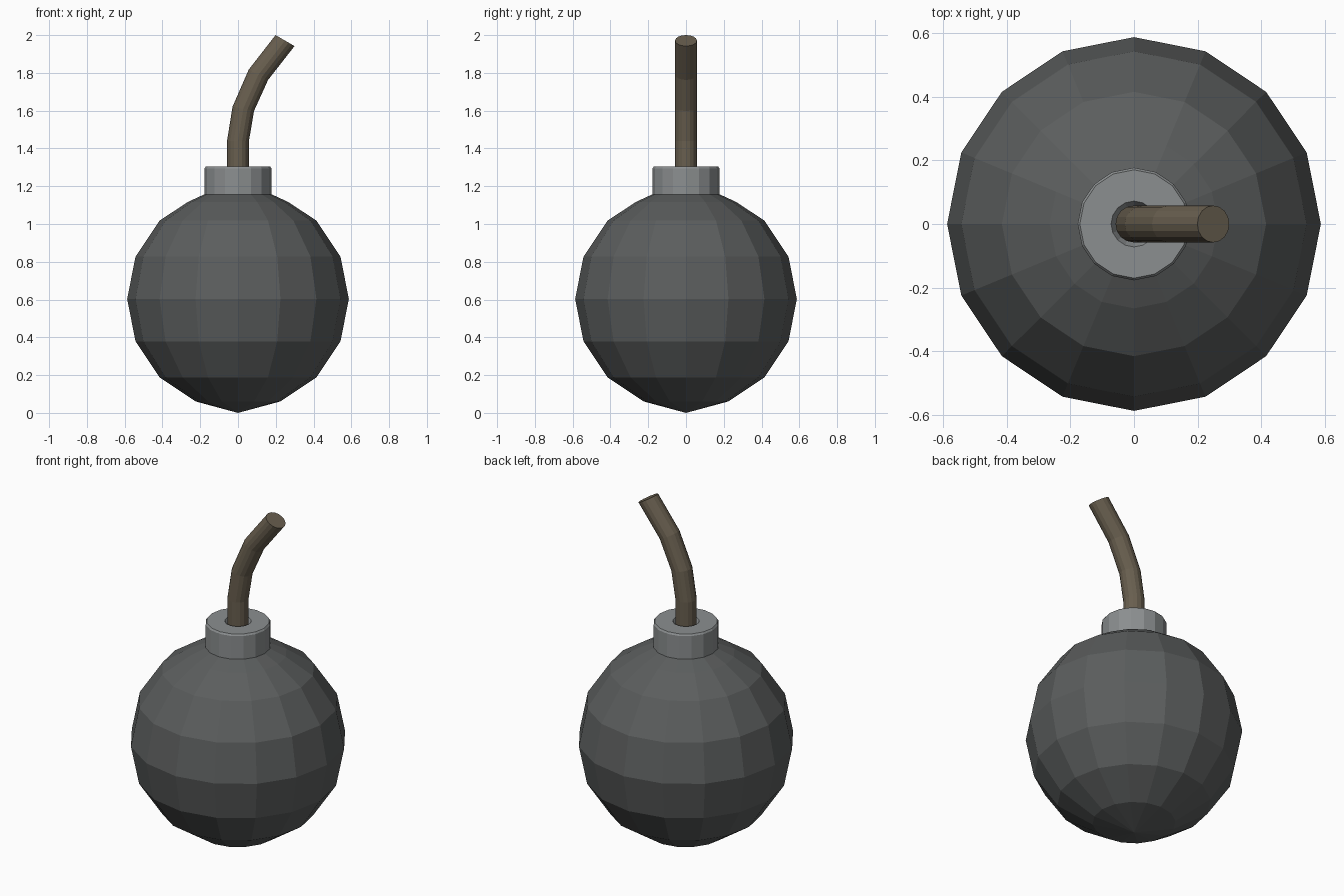
import bpy, bmesh, math
from mathutils import Vector

if "Cube" in bpy.data.objects:
    bpy.data.objects.remove(bpy.data.objects["Cube"])

SEG = 16


def material(name, rgb):
    m = bpy.data.materials.new(name)
    m.diffuse_color = (*rgb, 1)
    m.use_nodes = True
    m.node_tree.nodes["Principled BSDF"].inputs["Base Color"].default_value = m.diffuse_color
    return m


def loft(name, rings, mat, start_tip=None):
    """Bridge successive rings of points; close ends with a tip or a cap."""
    bm = bmesh.new()
    rows = [[bm.verts.new(p) for p in r] for r in rings]
    for a, b in zip(rows, rows[1:]):
        for i in range(SEG):
            j = (i + 1) % SEG
            bm.faces.new((a[i], a[j], b[j], b[i]))
    if start_tip:
        tip = bm.verts.new(start_tip)
        for i in range(SEG):
            bm.faces.new((tip, rows[0][(i + 1) % SEG], rows[0][i]))
    else:
        bm.faces.new(rows[0][::-1])
    bm.faces.new(rows[-1])
    bmesh.ops.recalc_face_normals(bm, faces=bm.faces)
    me = bpy.data.meshes.new(name)
    bm.to_mesh(me)
    bm.free()
    me.materials.append(mat)
    ob = bpy.data.objects.new(name, me)
    bpy.context.collection.objects.link(ob)
    return ob


def ring(r, x, z, tilt=0.0):
    """Circle centred at (x, 0, z), leaning towards +x by tilt degrees."""
    t = math.radians(tilt)
    u, v = Vector((math.cos(t), 0, -math.sin(t))), Vector((0, 1, 0))
    c = Vector((x, 0, z))
    return [c + r * (math.cos(a) * u + math.sin(a) * v)
            for a in (2 * math.pi * i / SEG for i in range(SEG))]


dark = material("dark_iron", (0.105, 0.111, 0.111))
steel = material("grey_steel", (0.26, 0.275, 0.28))
cord = material("brown_cord", (0.14, 0.114, 0.078))

# Round faceted body, flattened slightly towards the collar
R, C = 0.587, 0.603
angles = (-67.5, -45, -22.5, 0, 22.5, 45)
body = [(R * math.cos(math.radians(a)), C + R * math.sin(math.radians(a)))
        for a in angles] + [(0.265, 1.117), (0.165, 1.163)]
loft("body", [ring(r, 0, z) for r, z in body], dark, (0, 0, 0))

# Collar with a small rim bevel and a tapered hole
collar = [(0.177, 1.13), (0.177, 1.295), (0.17, 1.305), (0.072, 1.305),
          (0.055, 1.27)]
loft("collar", [ring(r, 0, z) for r, z in collar], steel)

# Bent fuse
fuse = [(0, 1.22, 0), (0, 1.44, 0), (0.028, 1.61, 11), (0.108, 1.79, 28),
        (0.249, 1.971, 30)]
loft("fuse", [ring(0.058, x, z, t) for x, z, t in fuse], cord)
